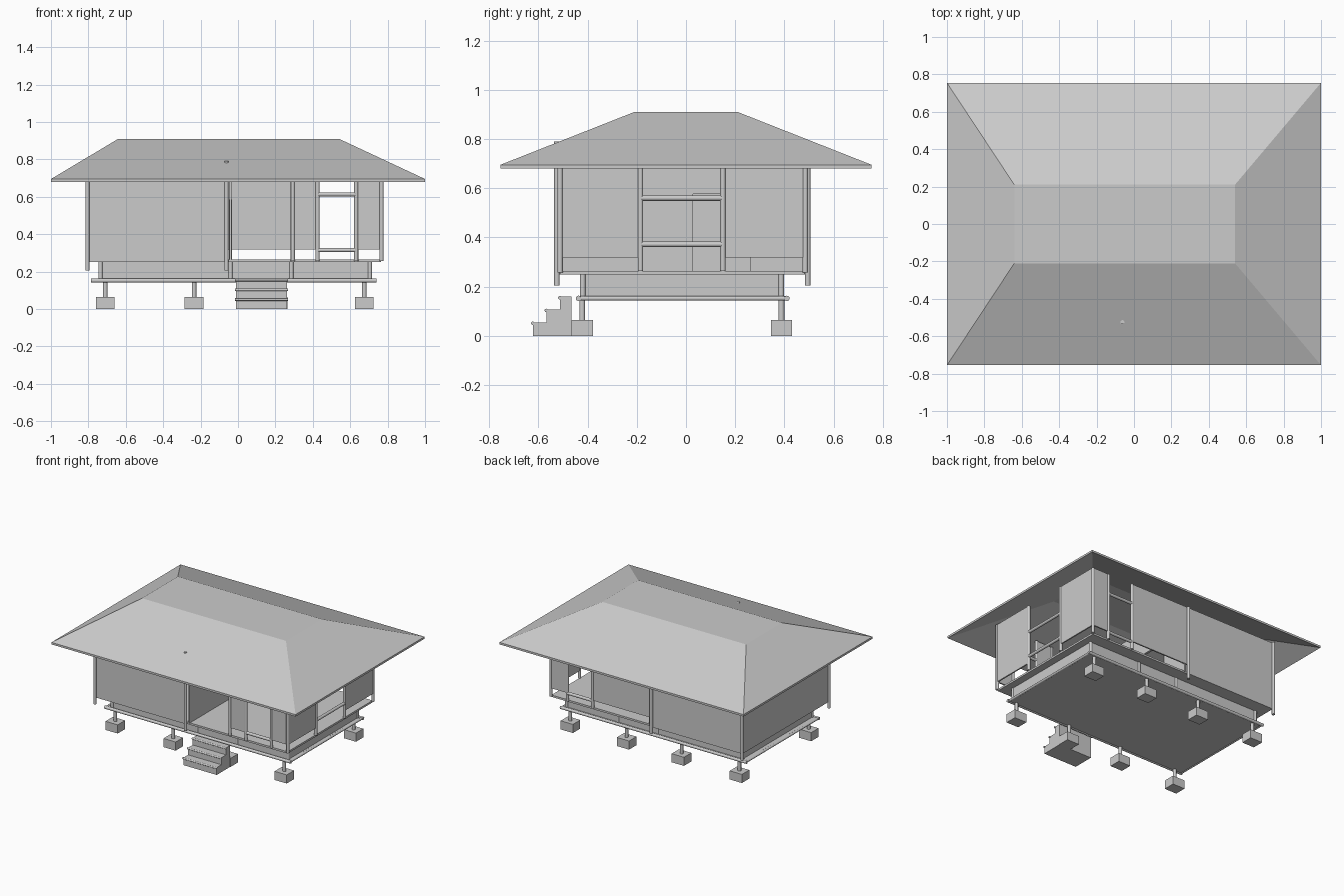
import bpy, bmesh
from mathutils import Vector

cube = bpy.data.objects.get("Cube")
if cube:
    bpy.data.objects.remove(cube, do_unlink=True)

grey = bpy.data.materials.new("plain grey")
grey.use_nodes = True
COLOUR = (0.6, 0.6, 0.6, 1)
grey.diffuse_color = COLOUR
grey.node_tree.nodes["Principled BSDF"].inputs["Base Color"].default_value = COLOUR


def finish(name, bm):
    bmesh.ops.recalc_face_normals(bm, faces=bm.faces)
    mesh = bpy.data.meshes.new(name)
    bm.to_mesh(mesh)
    bm.free()
    mesh.materials.append(grey)
    obj = bpy.data.objects.new(name, mesh)
    bpy.context.collection.objects.link(obj)
    return obj


def box(name, x, y, z):
    """Box from (min, max) pairs on each axis."""
    bm = bmesh.new()
    bmesh.ops.create_cube(bm, size=1)
    for v in bm.verts:
        v.co = [(a + b) / 2 + c * (b - a) for (a, b), c in zip((x, y, z), v.co)]
    return finish(name, bm)


def pole(name, start, end, r=0.011):
    """Smooth round pole between two points."""
    a, b = Vector(start), Vector(end)
    bm = bmesh.new()
    bmesh.ops.create_cone(bm, cap_ends=True, segments=16, radius1=r, radius2=r, depth=(b - a).length)
    turn = (b - a).to_track_quat('Z', 'Y')
    for v in bm.verts:
        v.co = turn @ v.co + (a + b) / 2
    for f in bm.faces:
        f.smooth = len(f.verts) == 4
    return finish(name, bm)


def wall_x(name, x0, x1, y, z0, z1=0.76):
    return box(name, (x0, x1), (y - 0.005, y + 0.005), (z0, z1))


def wall_y(name, x, y0, y1, z0, z1=0.76):
    return box(name, (x - 0.005, x + 0.005), (y0, y1), (z0, z1))


# Hollow hipped roof with a flat top
bm = bmesh.new()
rings = []
for x0, x1, y, z in ((-0.63, 0.53, 0.205, 0.895), (-1, 1, 0.755, 0.68),
                     (-1, 1, 0.755, 0.695), (-0.64, 0.54, 0.21, 0.91)):
    rings.append([bm.verts.new(p) for p in ((x0, -y, z), (x1, -y, z), (x1, y, z), (x0, y, z))])
for low, high in zip(rings, rings[1:]):
    for i in range(4):
        j = (i + 1) % 4
        bm.faces.new((low[i], low[j], high[j], high[i]))
bm.faces.new(rings[0])
bm.faces.new(rings[-1])
finish("roof", bm)

# Footings and stilts
for x in (-0.71, -0.235, 0.215, 0.675):
    for y in (-0.422, 0.388):
        box("footing", (x - 0.05, x + 0.05), (y - 0.043, y + 0.043), (0, 0.064))
        pole("stilt", (x, y, 0.06), (x, y, 0.15), 0.012)

# Lower floor with a round edge beam
L, R, F, B = -0.775, 0.73, -0.437, 0.41
box("lower_floor", (L, R), (F, B), (0.146, 0.158))
for y in (F, B):
    pole("long_beam", (L - 0.01, y, 0.152), (R + 0.01, y, 0.152))
for x in (L, R):
    pole("short_beam", (x, F, 0.152), (x, B, 0.152), 0.009)

# Skirt between the two floors
for y in (-0.42, 0.387):
    wall_x("long_skirt", -0.735, 0.705, y, 0.155, 0.255)
    for x in (-0.735, -0.04, 0.285, 0.705):
        pole("skirt_post", (x, y, 0.155), (x, y, 0.255), 0.012)
for x in (-0.735, 0.705):
    wall_y("short_skirt", x, -0.42, 0.387, 0.155, 0.255)

# Upper floor
box("upper_floor", (-0.8, 0.765), (-0.512, 0.482), (0.25, 0.264))

# Closed wing
LEFT, MID, RIGHT = -0.805, -0.062, 0.767
for y, wall in ((-0.525, -0.515), (0.495, 0.485)):
    wall_x("wing_long_wall", LEFT, MID, wall, 0.25)
    pole("wing_corner_post", (LEFT, y, 0.205), (LEFT, y, 0.76))
    pole("wing_inner_post", (MID, y, 0.205), (MID, y, 0.79 if y < 0 else 0.76))
wall_y("wing_end_wall", -0.8, -0.515, 0.485, 0.25)

# Partition with a doorway
P = -0.04
wall_y("partition_front", P, -0.515, 0.02, 0.26)
wall_y("partition_back", P, 0.27, 0.485, 0.26)
wall_y("partition_lintel", P, 0.02, 0.27, 0.585)
for y in (0.024, 0.266):
    box("door_jamb", (P - 0.008, P + 0.008), (y - 0.004, y + 0.004), (0.26, 0.585))
box("door_head", (P - 0.008, P + 0.008), (0.02, 0.27), (0.577, 0.585))

# Open wing: long sides with windows, the porch left open at the front
SILL = 0.318
for y, panel_start, posts in ((-0.512, 0.293, (0.293, 0.425, 0.632, RIGHT)),
                              (0.485, MID, (0.425, 0.632, RIGHT))):
    wall_x("side_panel", panel_start, 0.425, y, SILL)
    wall_x("corner_panel", 0.632, RIGHT, y, SILL)
    for x in posts:
        pole("room_post", (x, y, 0.258), (x, y, 0.76))
    for z in (0.315, 0.613):
        pole("window_rail", (0.425, y, z), (0.632, y, z))

# Open wing: end with a window
wall_y("end_panel_front", RIGHT, -0.512, -0.185, SILL)
wall_y("end_panel_back", RIGHT, 0.15, 0.485, SILL)
for y in (-0.185, 0.15):
    pole("end_post", (RIGHT, y, 0.264), (RIGHT, y, 0.76))
for z in (0.372, 0.56):
    pole("end_rail", (RIGHT, -0.185, z), (RIGHT, 0.15, z))

# Entrance stairs with rounded nosings
for i in range(3):
    y, top = -0.623 + 0.055 * i, 0.055 + 0.052 * i
    back = -0.465 if i == 2 else y + 0.055
    box("stair_step", (-0.012, 0.262), (y, back), (0, top))
    pole("stair_nosing", (-0.016, y, top - 0.004), (0.266, y, top - 0.004), 0.007)
